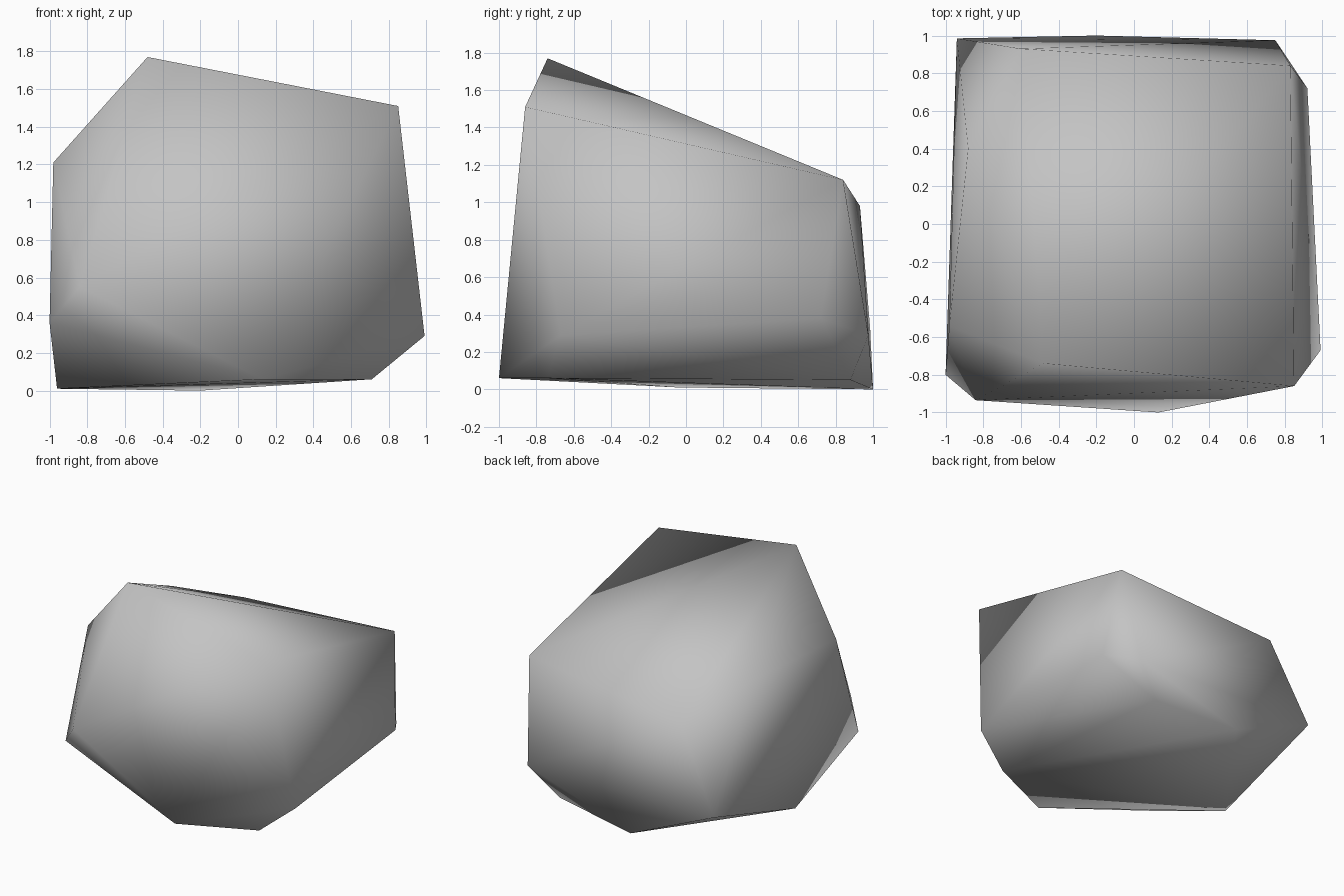
import bpy
import bmesh

# Remove only the default object
default_cube = bpy.data.objects.get("Cube")
if default_cube is not None:
    bpy.data.objects.remove(default_cube, do_unlink=True)


def make_material(name, colour):
    """Flat matte material shown the same in the viewport and in a render."""
    material = bpy.data.materials.new(name)
    material.use_nodes = True
    material.diffuse_color = colour
    shader = material.node_tree.nodes["Principled BSDF"]
    shader.inputs["Base Color"].default_value = colour
    shader.inputs["Roughness"].default_value = 0.9
    return material


def make_hull(name, corners, material):
    """Wrap a tight, smooth-shaded triangulated skin around the corner points."""
    bm = bmesh.new()
    for corner in corners:
        bm.verts.new(corner)
    bmesh.ops.convex_hull(bm, input=bm.verts[:])
    loose = [vert for vert in bm.verts if not vert.link_faces]
    bmesh.ops.delete(bm, geom=loose, context="VERTS")
    bmesh.ops.triangulate(bm, faces=bm.faces[:])
    bmesh.ops.recalc_face_normals(bm, faces=bm.faces[:])
    for face in bm.faces:
        face.smooth = True
    mesh = bpy.data.meshes.new(name)
    bm.to_mesh(mesh)
    bm.free()
    mesh.materials.append(material)
    rock = bpy.data.objects.new(name, mesh)
    bpy.context.collection.objects.link(rock)
    return rock


# Sloping crown of the boulder
crown = [
    (-.48, -.74, 1.77), (.85, -.86, 1.51), (.83, .84, 1.12),
    (-.6, .93, .98), (-.88, .4, 1.2), (-.98, -.54, 1.21),
]

# Widest ring around the flanks
flanks = [
    (-1, -.8, .36), (-.84, -.935, .55), (.99, -.67, .29),
    (.92, .72, .38), (.75, .975, .29), (-.94, .985, .32),
]

# Shallow underside it rests on
underside = [
    (-.96, -.04, .01), (.13, -1, .06), (.71, -.74, .06),
    (.52, .88, .05), (-.2, 1, 0),
]

stone_grey = make_material("stone_grey", (.55, .55, .55, 1))
make_hull("boulder", crown + flanks + underside, stone_grey)
